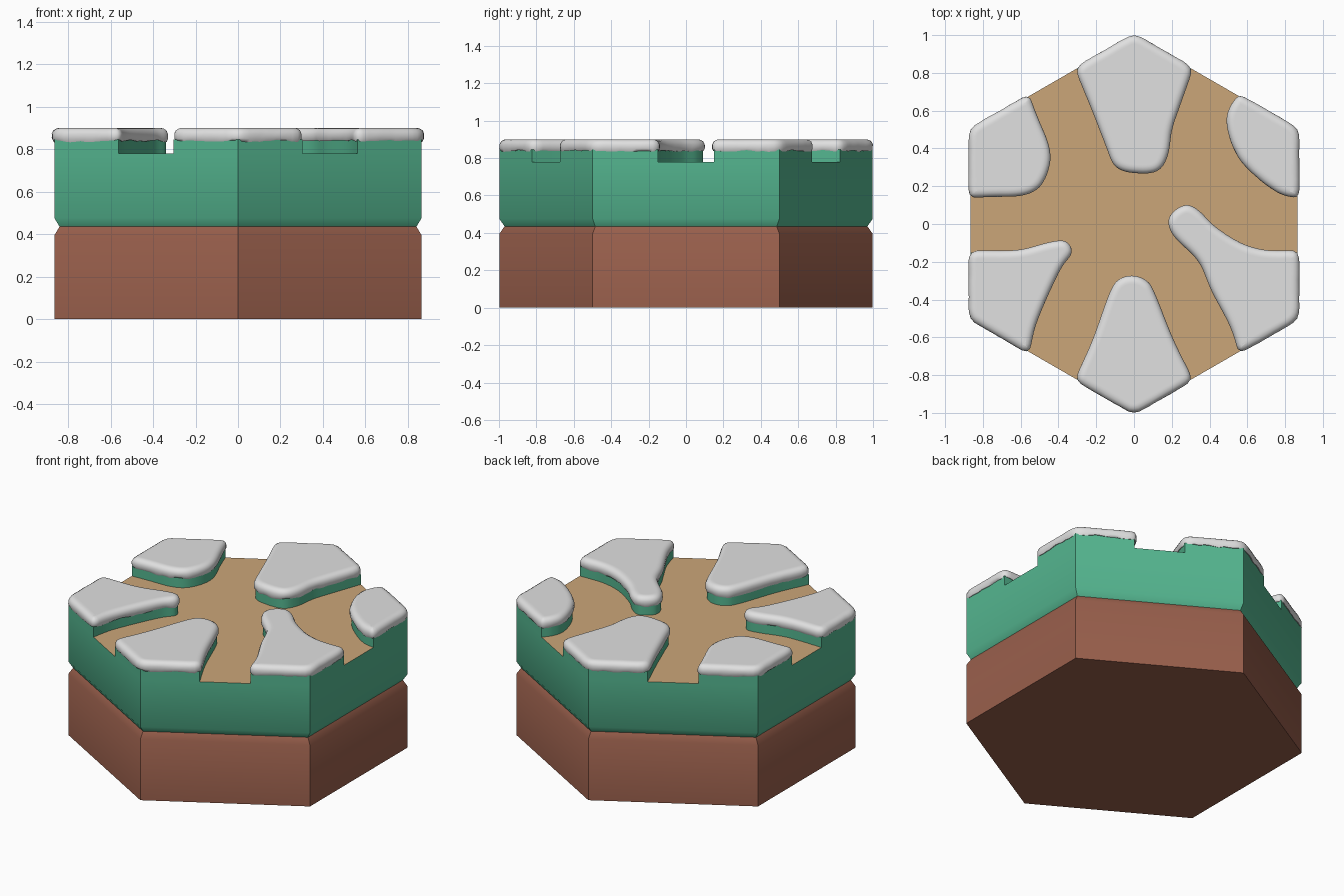
import bpy
import bmesh
import math
from mathutils import Vector, noise

if "Cube" in bpy.data.objects:
    bpy.data.objects.remove(bpy.data.objects["Cube"], do_unlink=True)

RADIUS = 0.998
PATH_Z, GRASS_Z, SNOW_Z = 0.78, 0.845, 0.9


def material(name, color):
    mat = bpy.data.materials.new(name)
    mat.use_nodes = True
    mat.diffuse_color = (*color, 1)
    mat.node_tree.nodes["Principled BSDF"].inputs["Base Color"].default_value = (*color, 1)
    return mat


earth = material("earth brown", (0.32, 0.115, 0.072))
grass = material("grass green", (0.09, 0.47, 0.28))
sand = material("path tan", (0.6, 0.38, 0.19))
snow = material("snow white", (0.75, 0.75, 0.75))


def loft(name, rings, materials, angle, bottom=False, top=False):
    """Join rings of equal length into a skin, with optional end caps."""
    bm = bmesh.new()
    loops = [[bm.verts.new(p) for p in ring] for ring in rings]
    count = len(loops[0])
    for low, high in zip(loops, loops[1:]):
        for i in range(count):
            j = (i + 1) % count
            bm.faces.new((low[j], low[i], high[i], high[j]))
    if bottom:
        bm.faces.new(loops[0])
    if top:
        cap = bm.faces.new(loops[-1][::-1])
        cap.material_index = len(materials) - 1
    mesh = bpy.data.meshes.new(name)
    bm.to_mesh(mesh)
    bm.free()
    for mat in materials:
        mesh.materials.append(mat)
    obj = bpy.data.objects.new(name, mesh)
    bpy.context.collection.objects.link(obj)
    bpy.ops.object.select_all(action="DESELECT")
    obj.select_set(True)
    bpy.context.view_layer.objects.active = obj
    bpy.ops.object.shade_smooth_by_angle(angle=math.radians(angle))
    return obj


def corner(k):
    """Corner of the hexagon, clockwise from the back."""
    a = math.radians(90 - 60 * k)
    return Vector((math.cos(a), math.sin(a))) * RADIUS


def hexagon(z, scale=1):
    return [(*(corner(k) * scale), z) for k in range(6)]


# Hexagonal body: earth below, grass above, groove between
loft("earth_base", [hexagon(0), hexagon(0.395), hexagon(0.435, 0.972)],
     [earth], 40, bottom=True)
loft("grass_layer", [hexagon(0.435, 0.972), hexagon(0.475), hexagon(PATH_Z)],
     [grass, sand], 40, top=True)


def line(a, b, steps):
    return [a.lerp(b, i / steps) for i in range(steps)]


def spline(points, steps):
    """Catmull-Rom curve through the points, without the last one."""
    pts = [points[0], *points, points[-1]]
    out = []
    for a, b, c, d in zip(pts, pts[1:], pts[2:], pts[3:]):
        for i in range(steps):
            t = i / steps
            out.append(b + (c - a) * t / 2 + (a - 2.5 * b + 2 * c - d / 2) * t * t
                       + (1.5 * (b - c) + (d - a) / 2) * t ** 3)
    return out


def soften(points):
    n = len(points)
    return [(points[i - 1] + 2 * points[i] + points[(i + 1) % n]) / 4 for i in range(n)]


def offset(points, amount):
    """Move an outline outward along its own normals."""
    n = len(points)
    out = []
    for i, p in enumerate(points):
        t = (points[(i + 1) % n] - points[i - 1]).normalized()
        out.append(p + Vector((-t.y, t.x)) * amount)
    return out


# Inner shore of each mound, clockwise from its second path edge
mounds = {
    "back": [(0.23, 0.62), (0.19, 0.5), (0.17, 0.37), (0.12, 0.29), (0.01, 0.28),
             (-0.09, 0.31), (-0.14, 0.42), (-0.21, 0.6)],
    "back_left": [(0.79, 0.165), (0.7, 0.22), (0.59, 0.32), (0.53, 0.42),
                  (0.5, 0.54), (0.52, 0.62)],
    "front_left": [(0.52, -0.54), (0.42, -0.35), (0.35, -0.19), (0.22, -0.06),
                   (0.195, 0.03), (0.27, 0.09), (0.34, 0.06), (0.42, -0.02),
                   (0.56, -0.11), (0.7, -0.15)],
    "front": [(-0.21, -0.62), (-0.12, -0.37), (-0.07, -0.3), (0, -0.285),
              (0.06, -0.31), (0.1, -0.37), (0.2, -0.62)],
    "front_right": [(-0.62, -0.15), (-0.46, -0.11), (-0.37, -0.1), (-0.34, -0.15),
                    (-0.39, -0.22), (-0.45, -0.34), (-0.53, -0.53)],
    "back_right": [(-0.52, 0.56), (-0.46, 0.41), (-0.46, 0.3), (-0.51, 0.2),
                   (-0.6, 0.16), (-0.74, 0.155)],
}

# Snow edge: outward offset, height, strength of the ragged lower rim
profile = [(-0.01, 0.84, 1), (0.005, 0.838, 1), (0.011, 0.85, 0.6), (0.011, 0.872, 0.2),
           (0.004, 0.888, 0), (-0.01, 0.897, 0), (-0.024, SNOW_Z, 0), (-0.034, SNOW_Z, 0)]

for k, (name, shore) in enumerate(mounds.items()):
    tip = corner(k)
    start, end = tip.lerp(corner(k - 1), 0.35), tip.lerp(corner(k + 1), 0.35)
    inner = [end, *(Vector(p) for p in shore), start]
    outline = line(start, tip, 12) + line(tip, end, 12) + spline(inner, 6)

    # Raised grass mound, flush with the body side
    loft(name + "_grass_mound", [[(*p, z) for p in outline] for z in (PATH_Z, GRASS_Z)],
         [grass], 40, top=True)

    # Rounded snow cap overhanging the mound
    soft = soften(soften(outline))
    rings = []
    for amount, z, ragged in profile:
        ring = []
        for p in offset(soft, amount):
            bump = noise.noise(Vector((*p, z)) * 22)
            ring.append((p.x * (1 + bump * 0.003), p.y * (1 + bump * 0.003),
                         z + bump * 0.009 * ragged))
        rings.append(ring)
    loft(name + "_snow_cap", rings, [snow], 60, top=True)
